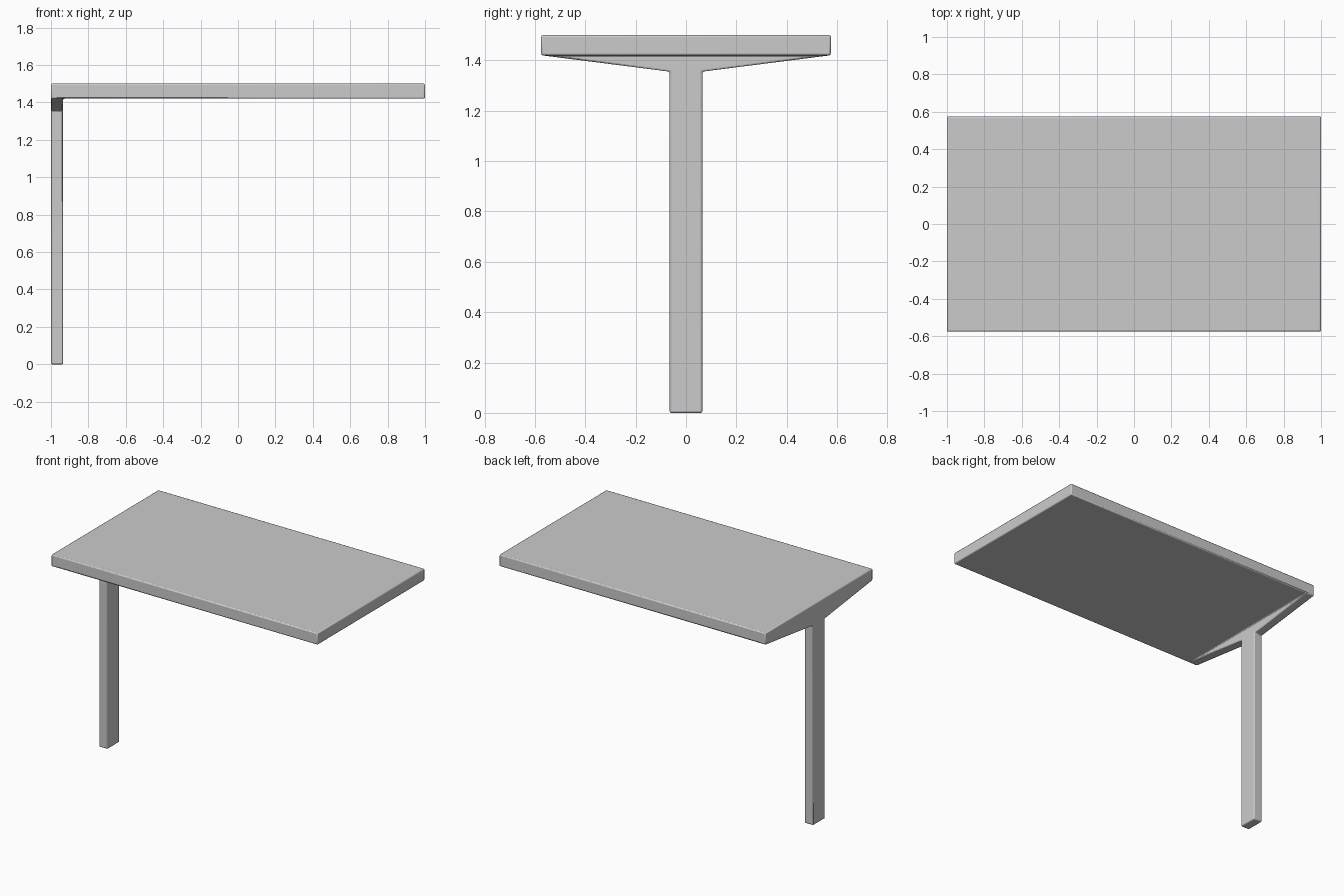
import bpy, bmesh

if "Cube" in bpy.data.objects:
    bpy.data.objects.remove(bpy.data.objects["Cube"])

X0, XL, X1 = -1.0, -0.935, 1.0       # outer face, inner face of leg, far end
HALF_W, LEG_W = 0.575, 0.065
TOP, UNDER, NECK = 1.5, 1.42, 1.355

# T-shaped end profile (y, z): top edge, sloped bracket and leg in one piece
half = [(LEG_W, 0), (LEG_W, NECK), (HALF_W, UNDER), (HALF_W, TOP)]
profile = half + [(-y, z) for y, z in reversed(half)]

bm = bmesh.new()
outer = [bm.verts.new((X0, y, z)) for y, z in profile]
inner = [bm.verts.new((XL, y, z)) for y, z in profile]
n = len(profile)
bm.faces.new(outer)
for i in range(n):
    j = (i + 1) % n
    bm.faces.new((outer[i], outer[j], inner[j], inner[i]))

# Inner face of the leg and bracket, below the slab
bm.faces.new([inner[i] for i in (0, 1, 2, 5, 6, 7)])

# Long table slab continuing from the bracket
slab = [inner[i] for i in (2, 3, 4, 5)]
far = [bm.verts.new((X1, v.co.y, v.co.z)) for v in slab]
for i in range(4):
    j = (i + 1) % 4
    bm.faces.new((slab[i], slab[j], far[j], far[i]))
bm.faces.new(far)
bmesh.ops.recalc_face_normals(bm, faces=bm.faces)

# Merge the coplanar seams on the top and long sides
seams = [e for e in bm.edges if len(e.link_faces) == 2 and e.calc_face_angle() < 0.01]
bmesh.ops.dissolve_edges(bm, edges=seams, use_verts=True)

mesh = bpy.data.meshes.new("cantilever_table")
bm.to_mesh(mesh)
bm.free()
table = bpy.data.objects.new("cantilever_table", mesh)
bpy.context.collection.objects.link(table)

# Slightly softened edges
bevel = table.modifiers.new("soft_edges", 'BEVEL')
bevel.width = 0.007
bevel.segments = 2
bevel.limit_method = 'ANGLE'
bevel.angle_limit = 0.35
bevel.use_clamp_overlap = False

bpy.context.view_layer.objects.active = table
table.select_set(True)
bpy.ops.object.shade_smooth_by_angle()
